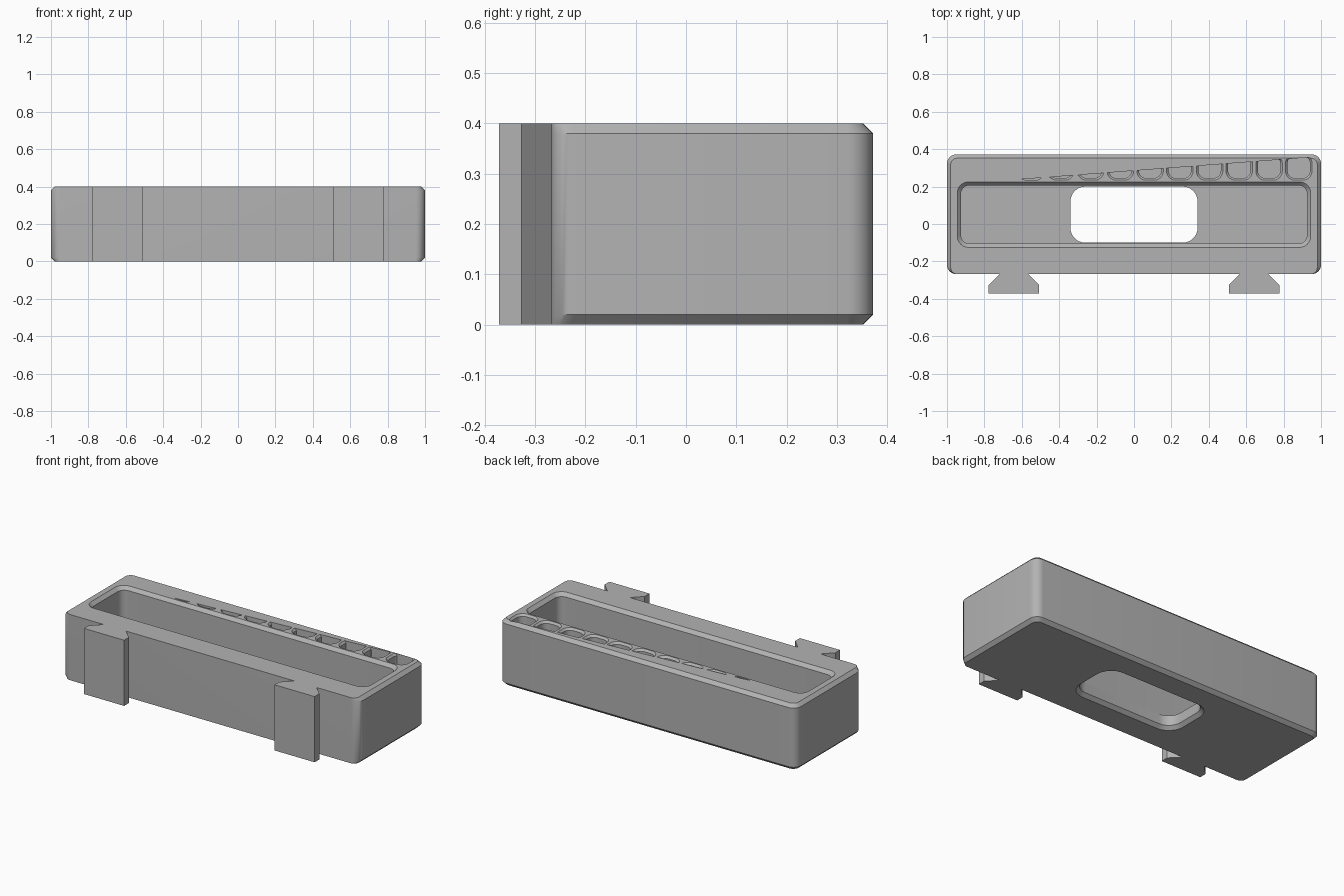
import bpy
import bmesh
import math

cube = bpy.data.objects.get("Cube")
if cube:
    bpy.data.objects.remove(cube, do_unlink=True)

grey = bpy.data.materials.new("plain_grey")
grey.use_nodes = True
grey.diffuse_color = (0.45, 0.45, 0.45, 1)
grey.node_tree.nodes["Principled BSDF"].inputs["Base Color"].default_value = (0.45, 0.45, 0.45, 1)

H = 0.4         # overall height
FRONT = -0.268  # front face of the tray
BACK = 0.372


def rounded(x0, x1, y0, y1, r, n=8):
    """Counter-clockwise rounded rectangle outline."""
    pts = []
    corners = [(x1 - r, y1 - r), (x0 + r, y1 - r), (x0 + r, y0 + r), (x1 - r, y0 + r)]
    for q, (cx, cy) in enumerate(corners):
        for i in range(n + 1):
            a = (q + i / n) * math.pi / 2
            pts.append((cx + r * math.cos(a), cy + r * math.sin(a)))
    return pts


def loft(name, sections):
    """Solid through (outline, z) sections, bottom to top."""
    bm = bmesh.new()
    rings = [[bm.verts.new((x, y, z)) for x, y in pts] for pts, z in sections]
    for a, b in zip(rings, rings[1:]):
        for i in range(len(a)):
            j = (i + 1) % len(a)
            bm.faces.new((a[i], a[j], b[j], b[i]))
    bm.faces.new(rings[0][::-1])
    bm.faces.new(rings[-1])
    bmesh.ops.remove_doubles(bm, verts=bm.verts, dist=1e-5)
    bmesh.ops.recalc_face_normals(bm, faces=bm.faces)
    mesh = bpy.data.meshes.new(name)
    bm.to_mesh(mesh)
    bm.free()
    mesh.materials.append(grey)
    obj = bpy.data.objects.new(name, mesh)
    bpy.context.collection.objects.link(obj)
    return obj


def activate(obj):
    bpy.ops.object.select_all(action='DESELECT')
    obj.select_set(True)
    bpy.context.view_layer.objects.active = obj


def cut(body, cutter):
    mod = body.modifiers.new("cut", 'BOOLEAN')
    mod.operation = 'DIFFERENCE'
    mod.solver = 'EXACT'
    mod.object = cutter
    activate(body)
    bpy.ops.object.modifier_apply(modifier=mod.name)
    bpy.data.objects.remove(cutter, do_unlink=True)


# Tray body, chamfered on the sides and back but not the front
c = 0.02
full = rounded(-1, 1, FRONT, BACK, 0.05)
small = rounded(-1 + c, 1 - c, FRONT, BACK - c, 0.035)
tray = loft("tray_body", [(small, 0), (full, c), (full, H - c), (small, H)])

# Long pocket with a chamfered rim
floor = 0.08
pocket = rounded(-0.925, 0.925, -0.105, 0.207, 0.045)
rim = rounded(-0.945, 0.945, -0.125, 0.225, 0.06)
cut(tray, loft("pocket_cutter", [(pocket, floor), (pocket, H - c), (rim, H), (rim, H + c)]))

# Opening in the floor, chamfered underneath
hole = rounded(-0.34, 0.34, -0.1, 0.2, 0.08)
lip = rounded(-0.36, 0.36, -0.12, 0.22, 0.1)
cut(tray, loft("opening_cutter", [(lip, -c), (lip, 0), (hole, c), (hole, floor + c)]))


# Row of ten sockets, trimmed by a slanted line so they grow to one end
def socket_outline(x, half, r):
    return [(px, min(py, 0.243 + 0.076 * (px + 0.55)))
            for px, py in rounded(x - half, x + half, 0.305 - half, 0.305 + half, r)]


for i in range(10):
    x = -0.55 + 0.159 * i
    mouth = socket_outline(x, 0.071, 0.05)
    if i == 0:
        sections = [(mouth, H - c)]
    else:
        bore = socket_outline(x, 0.06, 0.04)
        sections = [(bore, floor), (bore, H - 0.012)]
    cut(tray, loft("socket_cutter", sections + [(mouth, H), (mouth, H + c)]))

activate(tray)
bpy.ops.object.shade_smooth_by_angle(angle=math.radians(30))

# Dovetail rails on the front
for side, x in (("right", -0.642), ("left", 0.642)):
    half = [(0.135, -0.372), (0.135, -0.327), (0.076, FRONT)]
    outline = [(x + px, y) for px, y in half] + [(x - px, y) for px, y in half[::-1]]
    loft(side + "_dovetail_rail", [(outline, 0), (outline, H)])
